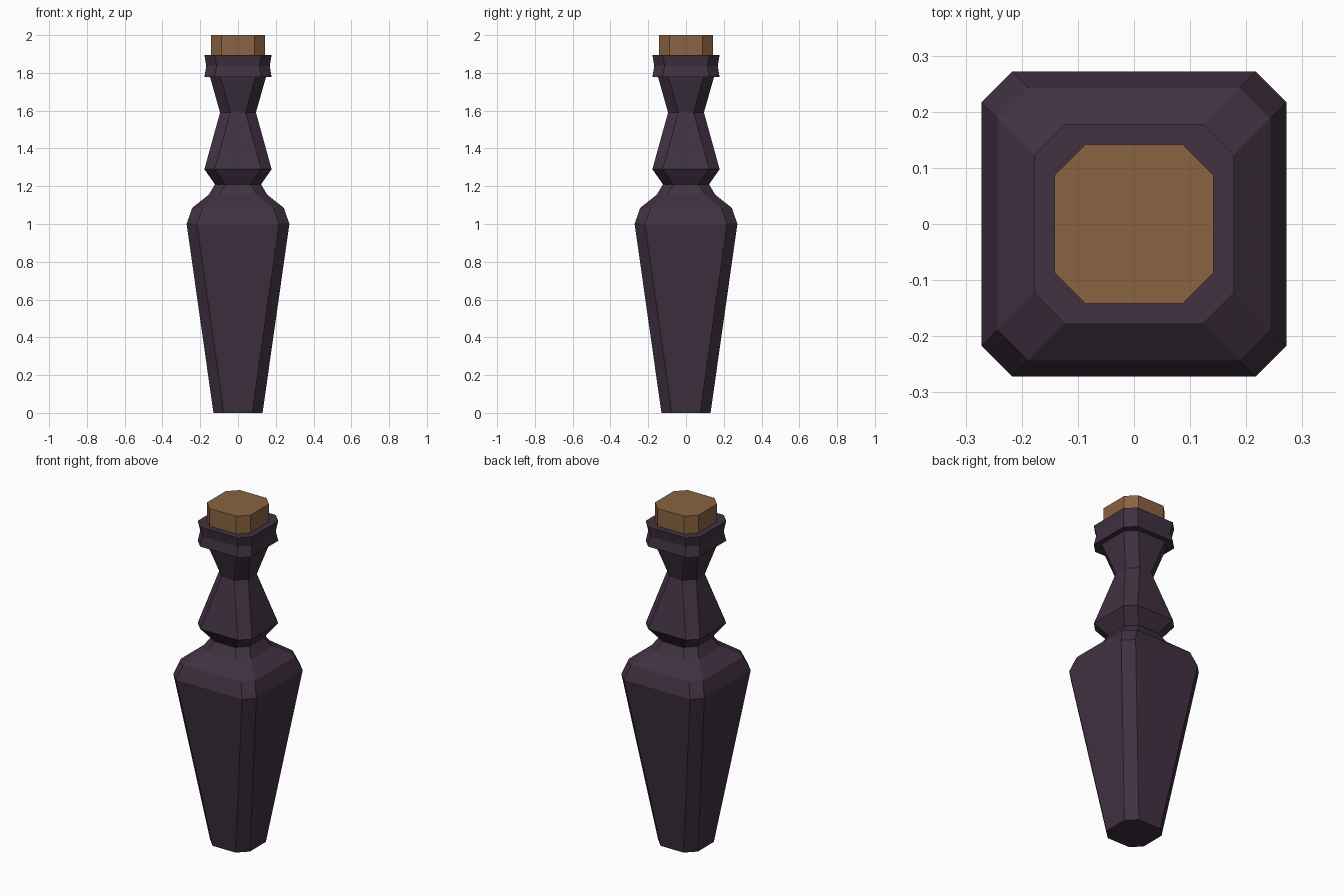
import bpy, bmesh

if "Cube" in bpy.data.objects:
    bpy.data.objects.remove(bpy.data.objects["Cube"])

CHAMFER = 0.055


def material(name, rgb):
    m = bpy.data.materials.new(name)
    m.diffuse_color = (*rgb, 1.0)
    m.use_nodes = True
    m.node_tree.nodes["Principled BSDF"].inputs["Base Color"].default_value = m.diffuse_color
    return m


def ring(bm, half, z):
    # square cross-section with constant-width cut corners
    h, k = half, half - CHAMFER
    pts = [(k, -h), (h, -k), (h, k), (k, h), (-k, h), (-h, k), (-h, -k), (-k, -h)]
    return [bm.verts.new((x, y, z)) for x, y in pts]


def loft(name, profile, mat):
    bm = bmesh.new()
    rings = [ring(bm, h, z) for h, z in profile]
    for a, b in zip(rings, rings[1:]):
        for i in range(8):
            j = (i + 1) % 8
            bm.faces.new((a[i], a[j], b[j], b[i]))
    bm.faces.new(rings[0][::-1])
    bm.faces.new(rings[-1])
    bmesh.ops.recalc_face_normals(bm, faces=bm.faces)
    me = bpy.data.meshes.new(name)
    bm.to_mesh(me)
    bm.free()
    me.materials.append(mat)
    ob = bpy.data.objects.new(name, me)
    bpy.context.collection.objects.link(ob)
    return ob


glass = material("dark purple glass", (0.052, 0.031, 0.053))
cork = material("brown cork", (0.255, 0.125, 0.054))

# bottle: tapered body, shoulder, bulged neck and lip collar (half width, height)
loft("bottle", [
    (0.13, 0.0), (0.272, 1.0), (0.243, 1.085), (0.155, 1.155), (0.122, 1.21),
    (0.178, 1.29), (0.095, 1.59), (0.148, 1.778), (0.178, 1.778),
    (0.168, 1.837), (0.178, 1.895)], glass)

# stopper, seated slightly inside the lip
loft("cork_stopper", [(0.142, 1.86), (0.142, 2.0)], cork)
